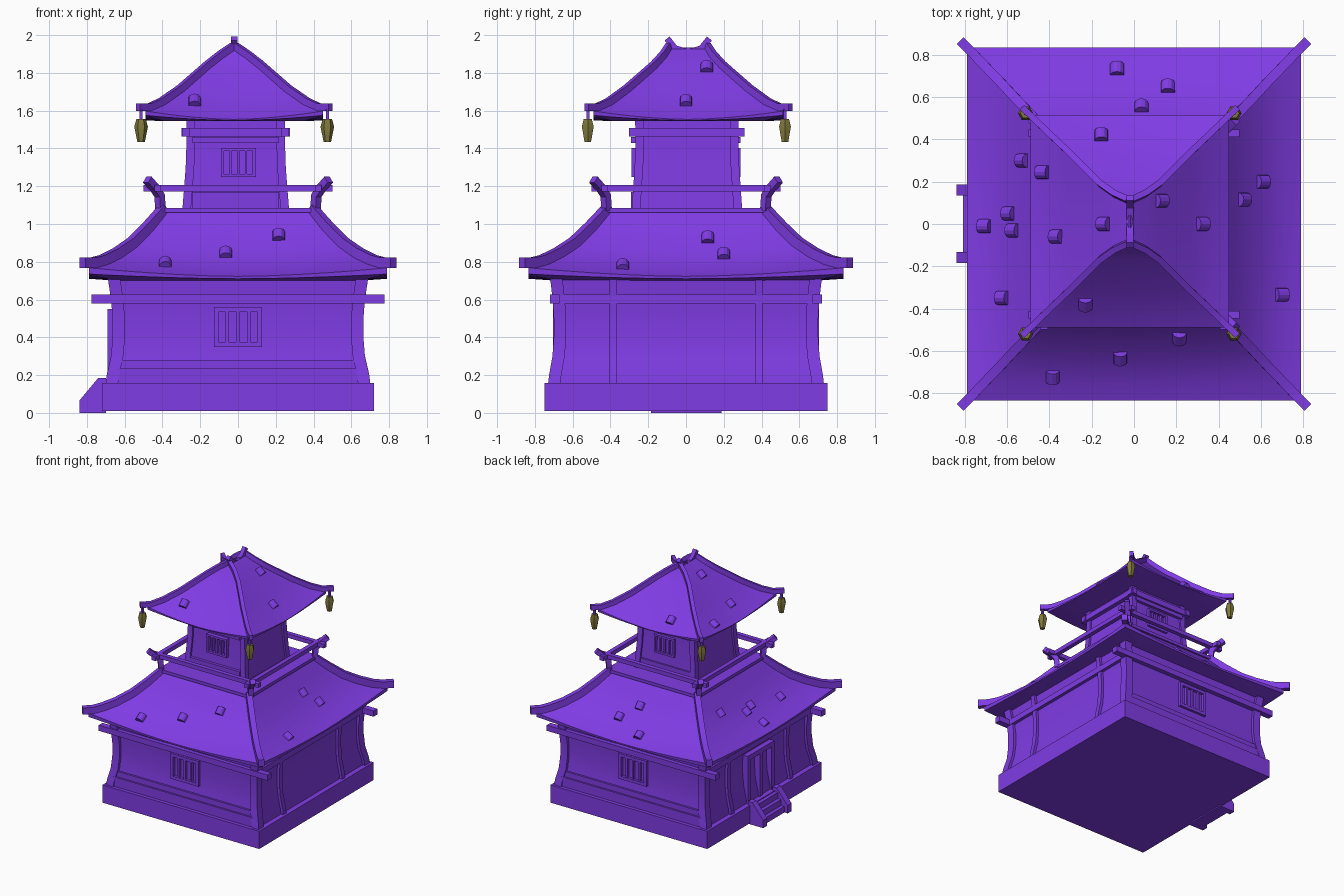
import bpy, bmesh, math
from mathutils import Vector

cube = bpy.data.objects.get("Cube")
if cube:
    bpy.data.objects.remove(cube, do_unlink=True)


def material(name, rgb):
    m = bpy.data.materials.new(name)
    m.use_nodes = True
    m.diffuse_color = (*rgb, 1)
    m.node_tree.nodes["Principled BSDF"].inputs["Base Color"].default_value = (*rgb, 1)
    return m


PURPLE = material("violet", (0.216, 0.045, 0.78))
GOLD = material("old_gold", (0.22, 0.19, 0.045))
CORNERS = [(-1, -1), (1, -1), (1, 1), (-1, 1)]


def finish(bm, name, mat=PURPLE):
    bmesh.ops.remove_doubles(bm, verts=bm.verts, dist=0.0005)
    bmesh.ops.recalc_face_normals(bm, faces=bm.faces)
    me = bpy.data.meshes.new(name)
    bm.to_mesh(me)
    bm.free()
    me.materials.append(mat)
    ob = bpy.data.objects.new(name, me)
    bpy.context.collection.objects.link(ob)
    bpy.ops.object.select_all(action='DESELECT')
    ob.select_set(True)
    bpy.context.view_layer.objects.active = ob
    bpy.ops.object.shade_smooth_by_angle(angle=math.radians(28))
    return ob


def loft(bm, rings):
    """Skin closed rings of points and cap both ends."""
    vs = [[bm.verts.new(p) for p in r] for r in rings]
    n = len(vs[0])
    for a, b in zip(vs, vs[1:]):
        for i in range(n):
            bm.faces.new((a[i], a[(i + 1) % n], b[(i + 1) % n], b[i]))
    bm.faces.new(vs[0][::-1])
    bm.faces.new(vs[-1])


def sweep(bm, path, w, h, side):
    """Rectangular bar along a path; side is the width direction."""
    pts = [Vector(p) for p in path]
    s = Vector(side).normalized()
    rings = []
    for i, p in enumerate(pts):
        t = (pts[min(i + 1, len(pts) - 1)] - pts[max(i - 1, 0)]).normalized()
        u = t.cross(s).normalized()
        rings.append([p + s * w / 2 * a + u * h / 2 * b for a, b in CORNERS])
    loft(bm, rings)


def box(bm, x0, x1, y0, y1, z0, z1):
    loft(bm, [[(x, y, z) for x, y in ((x0, y0), (x1, y0), (x1, y1), (x0, y1))]
              for z in (z0, z1)])


def walls(name, c, profile):
    bm = bmesh.new()
    loft(bm, [[(c[0] + sx * hx, c[1] + sy * hy, z) for sx, sy in CORNERS]
              for hx, hy, z in profile])
    finish(bm, name)


def corner_posts(name, c, profile, w):
    bm = bmesh.new()
    for sx, sy in CORNERS:
        loft(bm, [[(c[0] + sx * (hx - a), c[1] + sy * (hy - b), z)
                   for a, b in ((0, 0), (w, 0), (w, w), (0, w))] for hx, hy, z in profile])
    finish(bm, name)


def roof(name, c, rings, n=10):
    """Rings are half width x, half width y, corner height, sag at mid side."""
    bm = bmesh.new()
    out = []
    for hx, hy, z, sag in rings:
        r = []
        for k in range(4):
            a, b = CORNERS[k], CORNERS[(k + 1) % 4]
            for j in range(n):
                f = j / n
                drop = sag * (1 - abs(2 * f - 1) ** 1.7)
                r.append((c[0] + hx * (a[0] + (b[0] - a[0]) * f),
                          c[1] + hy * (a[1] + (b[1] - a[1]) * f), z - drop))
        out.append(r)
    loft(bm, out)
    finish(bm, name)


def hips(name, c, path, w, h):
    bm = bmesh.new()
    for sx, sy in CORNERS:
        sweep(bm, [(c[0] + sx * x, c[1] + sy * y, z) for x, y, z in path], w, h, (sy, -sx, 0))
    finish(bm, name)


def tiles(name, c, rings, spots):
    """Raised half-round tiles lying on the roof slope."""
    def height(axis, d, other):
        for a, b in zip(rings, rings[1:]):
            if d <= b[axis]:
                f = max(0, (d - a[axis]) / (b[axis] - a[axis]))
                half = a[1 - axis] + f * (b[1 - axis] - a[1 - axis])
                sag = a[3] + f * (b[3] - a[3])
                return a[2] + f * (b[2] - a[2]) - sag * (1 - min(1, other / half) ** 1.7)
        return rings[-1][2]
    bm = bmesh.new()
    for px, py in spots:
        q = (px - c[0], py - c[1])
        d = (abs(q[0]), abs(q[1]))
        axis = 0 if height(0, d[0], d[1]) < height(1, d[1], d[0]) else 1
        z = height(axis, d[axis], d[1 - axis])
        z2 = height(axis, d[axis] + 0.02, d[1 - axis])
        out = Vector((0, 0, (z2 - z) / 0.02))
        out[axis] = math.copysign(1, q[axis])
        out.normalize()
        s = Vector((0, 0, 1)).cross(out).normalized()
        u = out.cross(s)
        p = Vector((px, py, z))
        loft(bm, [[p + out * e + s * 0.033 * math.cos(math.pi * i / 6)
                   + u * 0.033 * math.sin(math.pi * i / 6) for i in range(7)]
                  for e in (-0.03, 0.03)])
    finish(bm, name)


def window(bm, cx, w, z0, z1, y, sy, t):
    """Barred window: square frame and three bars."""
    ya, yb = sorted((sy * (y - 0.05), sy * y))
    for s in (-1, 1):
        x = cx + s * (w - t / 2)
        box(bm, x - t / 2, x + t / 2, ya, yb, z0, z1)
    box(bm, cx - w, cx + w, ya, yb, z0, z0 + t)
    box(bm, cx - w, cx + w, ya, yb, z1 - t, z1)
    for k in (-1, 0, 1):
        x = cx + k * w * 0.45
        box(bm, x - t / 3, x + t / 3, ya, yb - 0.005 if sy > 0 else yb, z0, z1)


# Plinth and lower storey
MID = (0, 0)
bm = bmesh.new()
box(bm, -0.72, 0.72, -0.75, 0.75, 0.01, 0.157)
finish(bm, "plinth")
low = [(0.70, 0.73, 0.155), (0.695, 0.725, 0.2), (0.672, 0.707, 0.3), (0.664, 0.70, 0.4),
       (0.664, 0.70, 0.5), (0.672, 0.706, 0.6), (0.69, 0.72, 0.72)]
walls("lower_walls", MID, [(x - 0.022, y - 0.022, z) for x, y, z in low])
corner_posts("lower_corner_posts", MID, low, 0.065)

bm = bmesh.new()
for s in (-1, 1):
    for y in (-0.385, 0.385):
        sweep(bm, [(s * (x - 0.02), y, z) for x, _, z in low], 0.04, 0.04, (0, 1, 0))
finish(bm, "side_posts")

bm = bmesh.new()
for s in (-1, 1):
    box(bm, -0.775, 0.775, s * 0.695 - 0.025, s * 0.695 + 0.025, 0.58, 0.627)
    box(bm, s * 0.655 - 0.02, s * 0.655 + 0.02, -0.71, 0.71, 0.58, 0.627)
    box(bm, -0.64, 0.64, s * 0.695 - 0.025, s * 0.695 + 0.025, 0.155, 0.235)
    box(bm, -0.63, 0.63, s * 0.68 - 0.025, s * 0.68 + 0.025, 0.235, 0.28)
finish(bm, "lower_beams")

bm = bmesh.new()
for s in (-1, 1):
    window(bm, 0, 0.128, 0.35, 0.56, 0.703, s, 0.025)
finish(bm, "lower_windows")

# Entrance on the right side
bm = bmesh.new()
for y in (-0.155, 0, 0.155):
    box(bm, -0.69, -0.63, y - 0.018, y + 0.018, 0.155, 0.54)
box(bm, -0.69, -0.63, -0.173, 0.173, 0.51, 0.55)
finish(bm, "door_frame")
bm = bmesh.new()
for i in range(3):
    box(bm, -0.81 + 0.03 * i, -0.70, -0.14, 0.14, 0, 0.05 * (i + 1))
finish(bm, "steps")
bm = bmesh.new()
cheek = [(-0.70, 0), (-0.84, 0), (-0.84, 0.065), (-0.74, 0.185), (-0.70, 0.185)]
for y in (-0.185, 0.135):
    loft(bm, [[(x, y + d, z) for x, z in cheek] for d in (0, 0.052)])
finish(bm, "step_cheeks")

# Lower roof
top = [(0.40, 0.425, 1.068, 0), (0.475, 0.505, 0.972, 0.005), (0.555, 0.588, 0.888, 0.012),
       (0.635, 0.672, 0.83, 0.024), (0.715, 0.757, 0.79, 0.036), (0.79, 0.835, 0.768, 0.045)]
roof("lower_roof", MID, top + [(0.788, 0.833, 0.735, 0.025), (0.65, 0.69, 0.70, 0)])
hips("lower_hip_ridges", MID, [(0.39, 0.415, 1.08), (0.475, 0.505, 0.985), (0.558, 0.592, 0.902),
     (0.64, 0.68, 0.845), (0.715, 0.757, 0.808), (0.765, 0.81, 0.795), (0.822, 0.868, 0.795)],
     0.045, 0.055)
tiles("lower_raised_tiles", MID, top, [
    (-0.08, 0.73), (0.16, 0.645), (0.035, 0.55), (-0.705, -0.01), (-0.59, 0.05), (-0.57, -0.03),
    (-0.62, -0.35), (0.695, -0.335), (0.605, 0.2), (0.515, 0.115), (0.215, -0.535),
    (-0.065, -0.63), (-0.385, -0.72), (-0.525, 0.3)])

# Balcony
bm = bmesh.new()
box(bm, -0.42, 0.42, -0.445, 0.445, 1.06, 1.085)
finish(bm, "balcony_floor")
bm = bmesh.new()
for sx, sy in CORNERS:
    sweep(bm, [(sx * x, sy * (x + 0.01), z) for x, z in
               ((0.41, 1.07), (0.415, 1.15), (0.44, 1.19), (0.48, 1.235))], 0.04, 0.04, (sy, -sx, 0))
finish(bm, "balcony_posts")
bm = bmesh.new()
for s in (-1, 1):
    box(bm, -0.50, 0.50, s * 0.43 - 0.018, s * 0.43 + 0.018, 1.172, 1.206)
    box(bm, s * 0.425 - 0.018, s * 0.425 + 0.018, -0.50, 0.50, 1.172, 1.206)
finish(bm, "balcony_rails")

# Upper storey
UP = (-0.012, 0.005)
upper = [(0.283, 0.293, 1.07), (0.275, 0.286, 1.17), (0.265, 0.277, 1.3), (0.261, 0.273, 1.42),
         (0.262, 0.274, 1.57)]
walls("upper_walls", UP, [(x - 0.015, y - 0.015, z) for x, y, z in upper])
corner_posts("upper_corner_posts", UP, upper, 0.045)
bm = bmesh.new()
for s in (-1, 1):
    y, x = UP[1] + s * 0.275, UP[0] + s * 0.262
    box(bm, UP[0] - 0.288, UP[0] + 0.288, y - 0.02, y + 0.02, 1.462, 1.508)
    box(bm, x - 0.02, x + 0.02, UP[1] - 0.306, UP[1] + 0.306, 1.462, 1.508)
    for z0, z1 in ((1.085, 1.125), (1.125, 1.17), (1.43, 1.46)):
        box(bm, UP[0] - 0.23, UP[0] + 0.23, y - 0.02, y + 0.008, z0, z1)
finish(bm, "upper_beams")
bm = bmesh.new()
for s in (-1, 1):
    window(bm, 0.002, 0.092, 1.25, 1.402, 0.288, s, 0.016)
finish(bm, "upper_windows")

# Upper roof
PEAK = (-0.02, 0.012)
top = [(0.004, 0.10, 1.935, 0), (0.07, 0.13, 1.888, 0.002), (0.14, 0.18, 1.832, 0.004),
       (0.285, 0.325, 1.705, 0.016), (0.385, 0.42, 1.635, 0.028), (0.47, 0.503, 1.598, 0.044)]
roof("upper_roof", PEAK, top + [(0.468, 0.501, 1.575, 0.027), (0.37, 0.40, 1.545, 0)])
hips("upper_hip_ridges", PEAK, [(0.004, 0.10, 1.942), (0.07, 0.13, 1.897), (0.14, 0.18, 1.842),
     (0.285, 0.325, 1.716), (0.385, 0.42, 1.647), (0.45, 0.483, 1.617), (0.51, 0.54, 1.617)],
     0.03, 0.04)
tiles("upper_raised_tiles", PEAK, top, [
    (-0.155, 0.415), (-0.43, 0.245), (-0.365, -0.06), (-0.14, 0), (0.125, 0.11), (0.32, 0),
    (-0.23, -0.375)])
bm = bmesh.new()
sweep(bm, [(PEAK[0], PEAK[1] + y, z) for y, z in
           ((-0.112, 1.982), (-0.07, 1.93), (0, 1.908), (0.07, 1.93), (0.112, 1.982))],
      0.033, 0.034, (1, 0, 0))
finish(bm, "top_ridge")

# Corner lanterns
lamps, hooks = bmesh.new(), bmesh.new()
for sx, sy in CORNERS:
    x, y = PEAK[0] + sx * 0.493, PEAK[1] - 0.01 + sy * 0.522
    box(hooks, x - 0.008, x + 0.008, y - 0.008, y + 0.008, 1.54, 1.61)
    loft(lamps, [[(x + r * math.cos(k * math.pi / 3), y + r * math.sin(k * math.pi / 3), z)
                  for k in range(6)]
                 for r, z in ((0.02, 1.435), (0.036, 1.515), (0.025, 1.555))])
finish(hooks, "lantern_hooks")
finish(lamps, "lanterns", GOLD)
